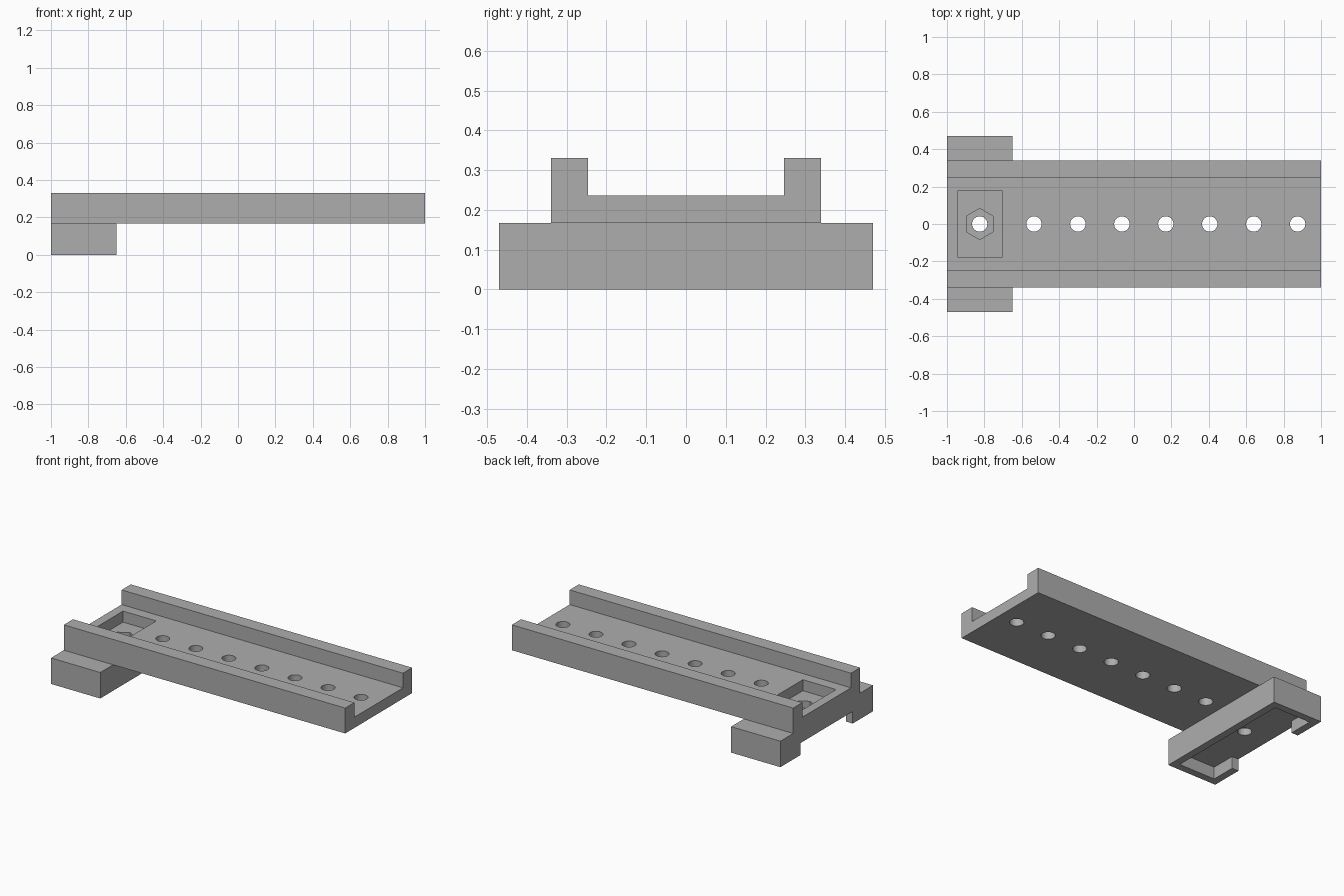
import bpy, bmesh, math

cube = bpy.data.objects.get("Cube")
if cube:
    bpy.data.objects.remove(cube, do_unlink=True)

grey = bpy.data.materials.new("plain grey")
grey.use_nodes = True
GREY = (0.42, 0.42, 0.42, 1)
grey.diffuse_color = GREY
grey.node_tree.nodes["Principled BSDF"].inputs["Base Color"].default_value = GREY


def prism(name, points, axis, start, end):
    """Extrude a closed outline along x or z; points are (y, z) or (x, y)."""
    bm = bmesh.new()
    place = (lambda a, b: (start, a, b)) if axis == "x" else (lambda a, b: (a, b, start))
    face = bm.faces.new([bm.verts.new(place(a, b)) for a, b in points])
    moved = bmesh.ops.extrude_face_region(bm, geom=[face])["geom"]
    step = (end - start, 0, 0) if axis == "x" else (0, 0, end - start)
    bmesh.ops.translate(bm, vec=step, verts=[v for v in moved if isinstance(v, bmesh.types.BMVert)])
    bmesh.ops.recalc_face_normals(bm, faces=bm.faces)
    mesh = bpy.data.meshes.new(name)
    bm.to_mesh(mesh)
    bm.free()
    mesh.materials.append(grey)
    obj = bpy.data.objects.new(name, mesh)
    bpy.context.collection.objects.link(obj)
    return obj


def block(name, x0, x1, half_y, z0, z1):
    return prism(name, [(x0, -half_y), (x1, -half_y), (x1, half_y), (x0, half_y)], "z", z0, z1)


def round_outline(x, radius, sides):
    turn = 2 * math.pi / sides
    return [(x + radius * math.sin(i * turn), radius * math.cos(i * turn)) for i in range(sides)]


def combine(target, tool, operation="DIFFERENCE"):
    tool.hide_render = True
    mod = target.modifiers.new(tool.name, "BOOLEAN")
    mod.operation, mod.solver, mod.object = operation, "EXACT", tool
    bpy.context.view_layer.objects.active = target
    bpy.ops.object.modifier_apply(modifier=mod.name)
    bpy.data.objects.remove(tool, do_unlink=True)


# Main dimensions
DECK_LOW, DECK_TOP, RAIL_TOP = 0.167, 0.236, 0.33
BOLT_X, FOOT_END, CAVITY_TOP = -0.825, -0.65, 0.077

# Channel with two side rails
half = [(0.34, DECK_LOW), (0.34, RAIL_TOP), (0.247, RAIL_TOP), (0.247, DECK_TOP)]
outline = half + [(-y, z) for y, z in reversed(half)]
channel = prism("channel_with_foot", outline, "x", -1, 1)

# Cross foot under one end
combine(channel, block("foot", -1, FOOT_END, 0.47, 0, DECK_LOW), "UNION")

# Hollow underside of the foot, open at the end
combine(channel, block("foot_cavity", -0.953, FOOT_END - 0.047, 0.423, -0.1, CAVITY_TOP))
combine(channel, block("foot_opening", -1.1, -0.9, 0.264, -0.1, CAVITY_TOP))

# Recess and hexagonal nut seat above the foot
combine(channel, block("recess", -0.942, -0.706, 0.178, 0.165, 0.3))
combine(channel, prism("nut_seat", round_outline(BOLT_X, 0.083, 6), "z", 0.12, 0.2))

# Bolt hole and the row of deck holes
for x in [BOLT_X] + [-0.535 + 0.235 * i for i in range(7)]:
    combine(channel, prism("hole", round_outline(x, 0.041, 32), "z", -0.1, 0.5))

# Smooth hole walls, crisp edges elsewhere
bpy.context.view_layer.objects.active = channel
channel.select_set(True)
bpy.ops.object.shade_smooth_by_angle(angle=math.radians(30))
